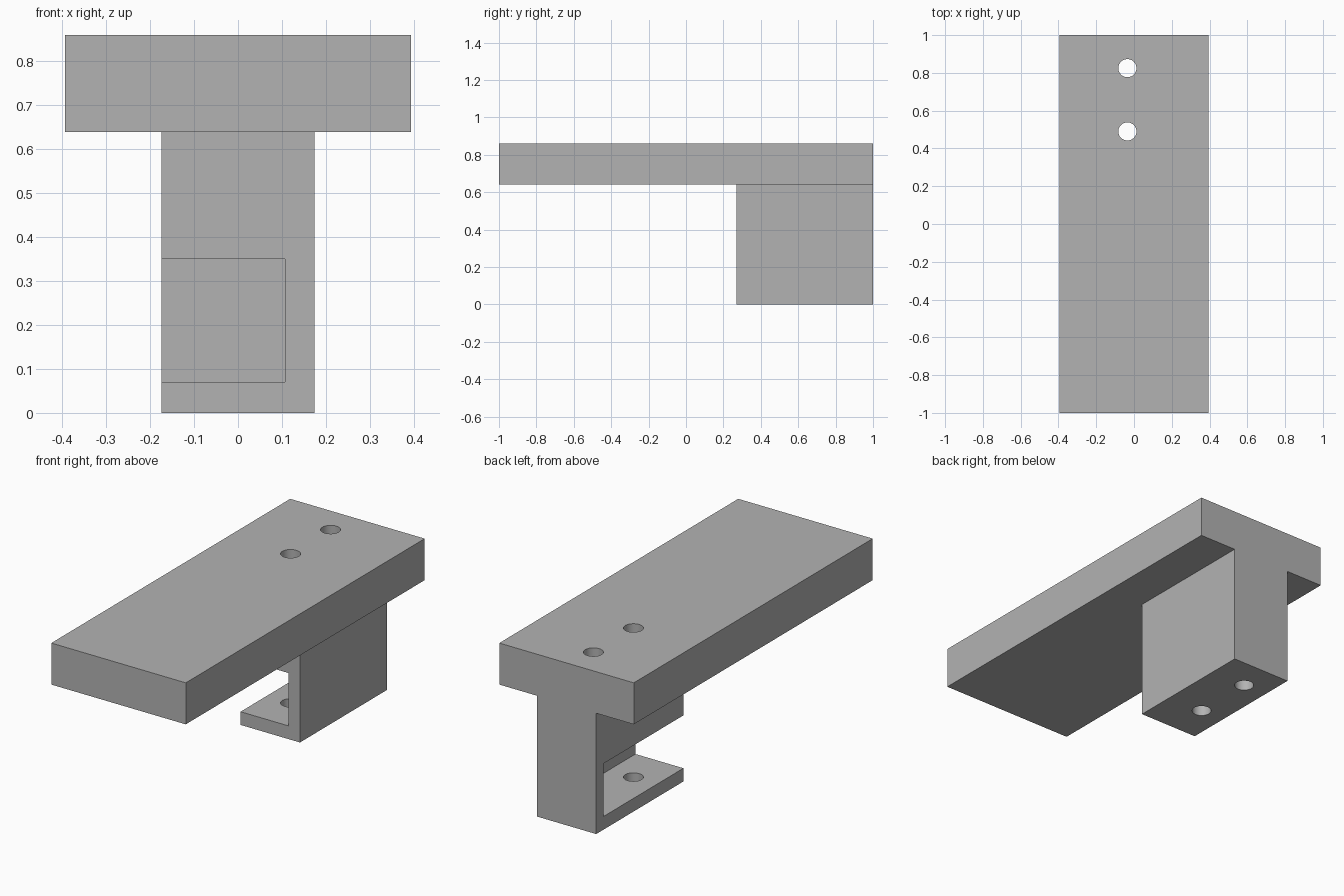
import bpy

if "Cube" in bpy.data.objects:
    bpy.data.objects.remove(bpy.data.objects["Cube"], do_unlink=True)

# Material
GREY = (0.45, 0.45, 0.45, 1.0)
grey = bpy.data.materials.new("plain_grey")
grey.use_nodes = True
grey.diffuse_color = GREY
grey.node_tree.nodes["Principled BSDF"].inputs["Base Color"].default_value = GREY


def box(name, low, high):
    """Box between two opposite corners."""
    centre = [(a + b) / 2 for a, b in zip(low, high)]
    bpy.ops.mesh.primitive_cube_add(size=1, location=centre)
    ob = bpy.context.object
    ob.name = name
    ob.scale = [b - a for a, b in zip(low, high)]
    bpy.ops.object.transform_apply(location=True, rotation=False, scale=True)
    ob.data.materials.append(grey)
    return ob


def combine(target, tool, operation):
    """Apply a boolean to the target and discard the tool."""
    mod = target.modifiers.new(tool.name, "BOOLEAN")
    mod.object = tool
    mod.operation = operation
    mod.solver = "EXACT"
    bpy.context.view_layer.objects.active = target
    bpy.ops.object.modifier_apply(modifier=mod.name)
    bpy.data.objects.remove(tool, do_unlink=True)


TOP, SHELF, HALF, STEM = 0.86, 0.64, 0.394, 0.174

# Long top plate with the mounting block joined under its back end
bracket = box("mounting_bracket", (-HALF, -1, SHELF), (HALF, 1, TOP))
block = box("mounting_block", (-STEM, 0.27, 0), (STEM, 1, SHELF))
combine(bracket, block, "UNION")

# Pocket, open at the front and on the -x side
pocket = box("pocket_cutter", (-STEM - 0.1, 0.17, 0.07), (0.107, 0.937, 0.35))
combine(bracket, pocket, "DIFFERENCE")

# Two vertical bolt holes
for y in (0.49, 0.825):
    bpy.ops.mesh.primitive_cylinder_add(
        vertices=48, radius=0.048, depth=2, location=(-0.035, y, TOP / 2))
    hole = bpy.context.object
    hole.name = "bolt_hole_cutter"
    hole.data.materials.append(grey)
    combine(bracket, hole, "DIFFERENCE")

# Smooth hole walls, crisp edges
bpy.ops.object.select_all(action="DESELECT")
bracket.select_set(True)
bpy.context.view_layer.objects.active = bracket
bpy.ops.object.shade_smooth_by_angle()
